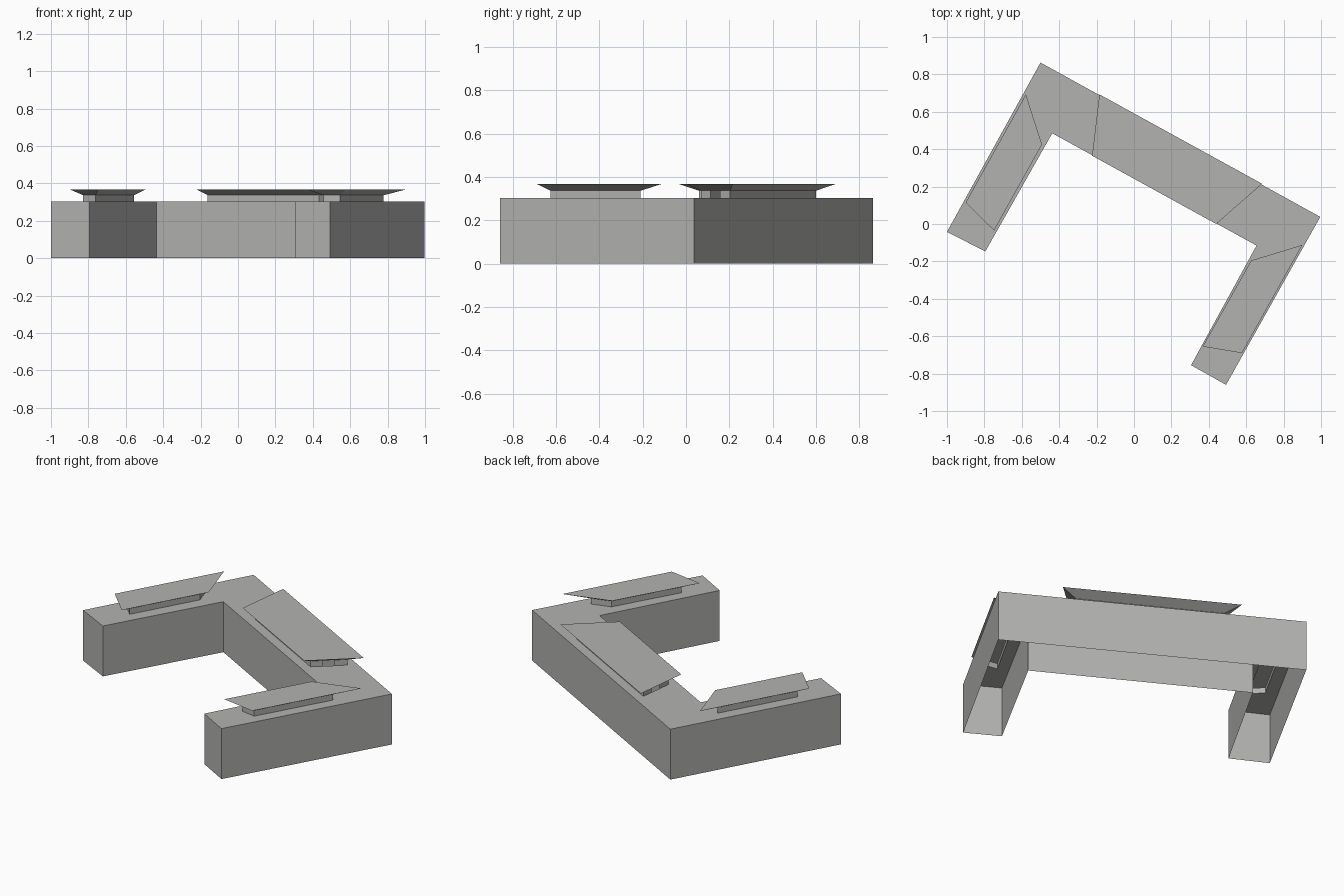
import bpy, bmesh
from mathutils import Vector
from mathutils.geometry import intersect_line_line_2d  # noqa: F401

if "Cube" in bpy.data.objects:
    bpy.data.objects.remove(bpy.data.objects["Cube"])

WALL_TOP, CURB_TOP, ROOF_TOP = 0.303, 0.337, 0.368
INSET = 0.058

grey = bpy.data.materials.new("plain_grey")
grey.diffuse_color = (0.45, 0.455, 0.44, 1)
grey.use_nodes = True
grey.node_tree.nodes["Principled BSDF"].inputs["Base Color"].default_value = grey.diffuse_color

# U-shaped building footprint, counter-clockwise
FOOTPRINT = [(-0.5, 0.863), (-1, -0.042), (-0.795, -0.147), (-0.437, 0.485),
             (0.655, -0.115), (0.305, -0.755), (0.492, -0.86), (0.996, 0.038)]

# Upper rim of each flared roof plate, counter-clockwise, and whether its ends are open
PLATES = {
    "left": ([(-0.578, 0.693), (-0.9, 0.115), (-0.748, -0.035), (-0.492, 0.425)], False),
    "middle": ([(-0.185, 0.693), (-0.224, 0.365), (0.44, 0.0), (0.685, 0.215)], True),
    "right": ([(0.9, -0.112), (0.627, -0.195), (0.367, -0.655), (0.577, -0.69)], False),
}


def inset(poly, d):
    """Move every edge of a counter-clockwise polygon inwards by d."""
    pts = [Vector(p) for p in poly]
    result = []
    for i, p in enumerate(pts):
        a = (p - pts[i - 1]).normalized()
        b = (pts[(i + 1) % len(pts)] - p).normalized()
        na, nb = Vector((-a.y, a.x)), Vector((-b.y, b.x))
        result.append(p + (na + nb) * d / (1 + na.dot(nb)))
    return [tuple(p) for p in result]


def ring(bm, poly, z):
    return [bm.verts.new((x, y, z)) for x, y in poly]


def bridge(bm, low, high):
    n = len(low)
    return [bm.faces.new((low[i], low[(i + 1) % n], high[(i + 1) % n], high[i]))
            for i in range(n)]


def finish(bm, name):
    mesh = bpy.data.meshes.new(name)
    bm.to_mesh(mesh)
    bm.free()
    mesh.materials.append(grey)
    bpy.context.collection.objects.link(bpy.data.objects.new(name, mesh))


# Walls, open underneath
bm = bmesh.new()
bridge(bm, ring(bm, FOOTPRINT, 0), ring(bm, FOOTPRINT, WALL_TOP))
finish(bm, "building_walls")

# Flat roof with an opening under each plate
bm = bmesh.new()
for poly in [FOOTPRINT] + [inset(p, INSET) for p, _ in PLATES.values()]:
    vs = ring(bm, poly, WALL_TOP)
    for i, v in enumerate(vs):
        bm.edges.new((vs[i - 1], v))
bmesh.ops.triangle_fill(bm, edges=bm.edges[:], use_beauty=True, normal=(0, 0, 1))
bmesh.ops.dissolve_limit(bm, angle_limit=0.01, verts=bm.verts[:], edges=bm.edges[:])
finish(bm, "flat_roof")

for side, (rim, open_ends) in PLATES.items():
    base = inset(rim, INSET)
    # Curb walls; open ends keep only the outer thirds
    bm = bmesh.new()
    for i in range(4):
        a, b = Vector(base[i]), Vector(base[(i + 1) % 4])
        spans = [(0, 0.32), (0.64, 1)] if open_ends and i in (0, 2) else [(0, 1)]
        for s, t in spans:
            p, q = a.lerp(b, s), a.lerp(b, t)
            bm.faces.new([bm.verts.new((*c, z)) for c, z in
                          ((p, WALL_TOP), (q, WALL_TOP), (q, CURB_TOP), (p, CURB_TOP))])
    bmesh.ops.remove_doubles(bm, verts=bm.verts[:], dist=1e-5)
    finish(bm, side + "_curb")

    # Plate: flared underside and flat top
    bm = bmesh.new()
    top = ring(bm, rim, ROOF_TOP)
    bridge(bm, ring(bm, base, CURB_TOP), top)
    bm.faces.new(top)
    finish(bm, side + "_roof_plate")
